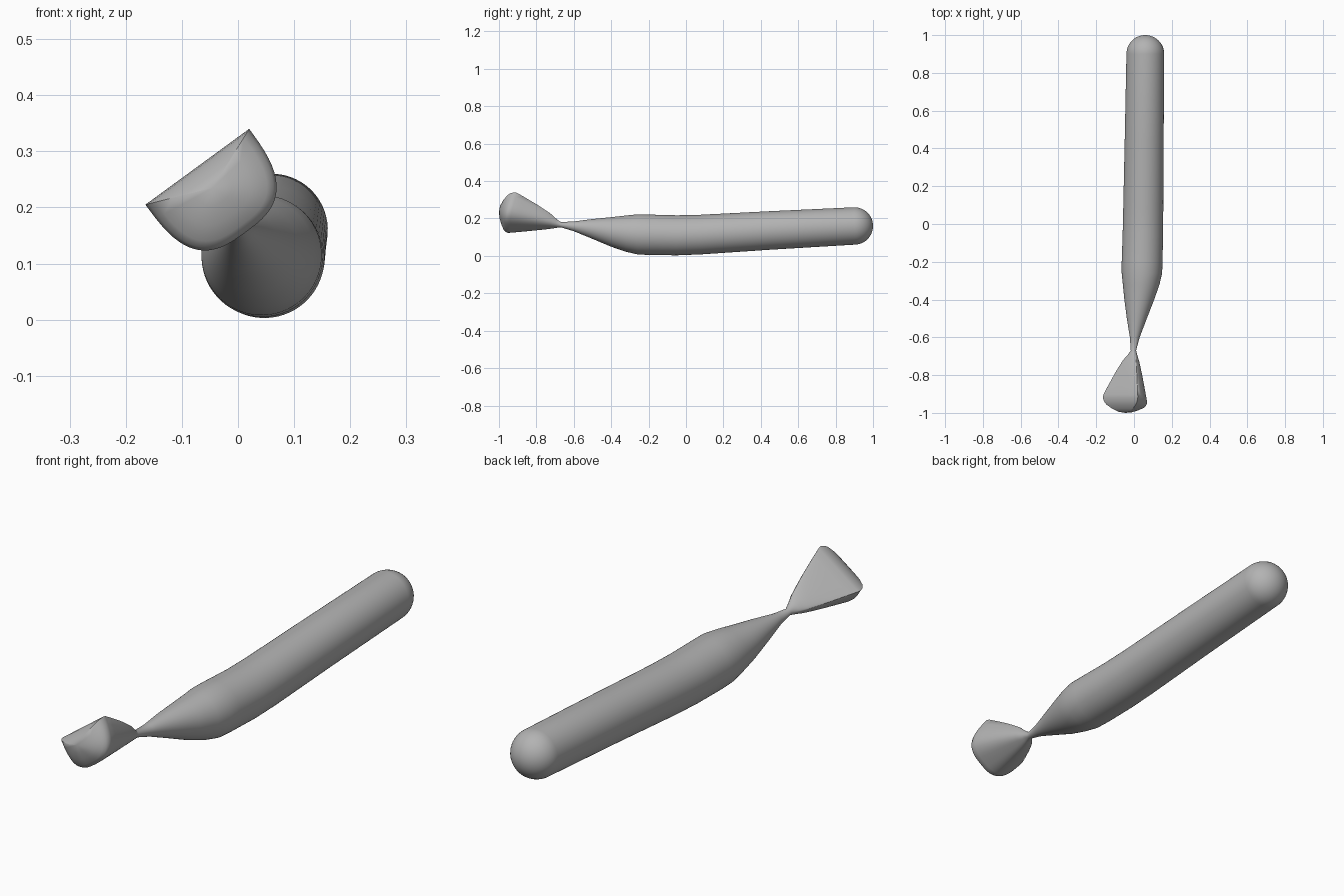
import bpy, bmesh
from math import sin, cos, pi, copysign
from mathutils import Vector

cube = bpy.data.objects.get("Cube")
if cube:
    bpy.data.objects.remove(cube)

SIDES = 64
ANGLES = [2 * pi * i / SIDES for i in range(SIDES)]
U = Vector((0.808, 0, 0.59))      # along the straight edge of the head
N = Vector((0.59, 0, -0.808))     # from the straight edge to the round edge

grey = bpy.data.materials.new("plain_grey")
grey.use_nodes = True
grey.diffuse_color = (0.45, 0.45, 0.45, 1)
grey.node_tree.nodes["Principled BSDF"].inputs["Base Color"].default_value = (0.45, 0.45, 0.45, 1)


def circle(x, y, z, r):
    return [Vector((x, y, z)) + r * (cos(a) * U + sin(a) * N) for a in ANGLES]


def head_rim():
    """D outline: straight upper edge, full rounded lower edge, leaning forward."""
    ring = []
    for a in ANGLES:
        u, n = cos(a), 0.0
        if sin(a) > 0:
            u = copysign(abs(u) ** 0.667, u)
            n = 0.145 * sin(a) ** 0.667
        p = Vector((-0.0725, 0, 0.2725)) + 0.1145 * u * U + n * N
        p.y = -0.918 - 0.28 * n
        ring.append(p)
    return ring


def loft(name, rings, start, end):
    bm = bmesh.new()
    loops = [[bm.verts.new(p) for p in ring] for ring in rings]
    for a, b in zip(loops, loops[1:]):
        for i in range(SIDES):
            j = (i + 1) % SIDES
            bm.faces.new((a[i], a[j], b[j], b[i]))
    for loop, tip in ((loops[0], start), (loops[-1], end)):
        v = bm.verts.new(tip)
        for i in range(SIDES):
            bm.faces.new((loop[i], loop[(i + 1) % SIDES], v))
    bmesh.ops.recalc_face_normals(bm, faces=bm.faces)
    mesh = bpy.data.meshes.new(name)
    bm.to_mesh(mesh)
    bm.free()
    mesh.materials.append(grey)
    obj = bpy.data.objects.new(name, mesh)
    bpy.context.collection.objects.link(obj)
    bpy.ops.object.select_all(action='DESELECT')
    obj.select_set(True)
    bpy.context.view_layer.objects.active = obj
    bpy.ops.object.shade_smooth_by_angle(angle=0.9)


# Rounded back end
rings = []
for k in range(1, 12):
    a = k * pi / 24
    rings.append(circle(0.06, 0.9 + 0.1 * cos(a), 0.16, 0.1 * sin(a)))

# Long body tapering to the neck: x, y, z, radius
for station in [(0.06, 0.9, 0.16, 0.1), (0.054, 0.45, 0.136, 0.103),
                (0.049, 0.08, 0.114, 0.106), (0.047, -0.05, 0.11, 0.107),
                (0.043, -0.2, 0.113, 0.108), (0.042, -0.26, 0.115, 0.107),
                (0.038, -0.32, 0.119, 0.097), (0.028, -0.4, 0.128, 0.079),
                (0.015, -0.5, 0.144, 0.053), (0.004, -0.6, 0.158, 0.026)]:
    rings.append(circle(*station))

# Flared head growing from the neck
neck = Vector((-0.003, -0.67, 0.167))
rim = head_rim()
base = circle(*neck, 0.014)
rings.append(base)
for s, grow in [(0.1, 0.13), (0.2, 0.28), (0.34, 0.43), (0.5, 0.59), (0.8, 0.86), (0.94, 0.98), (1, 1)]:
    ring = []
    for b, r in zip(base, rim):
        p = b.lerp(r, grow)
        p.y = b.y + s * (r.y - b.y)
        ring.append(p)
    rings.append(ring)

# Shallow domed front face
apex = Vector((-0.045, -1.0, 0.235))
for s, rise in [(0.95, 0.25), (0.85, 0.45), (0.6, 0.72), (0.3, 0.93)]:
    ring = []
    for r in rim:
        p = apex.lerp(r, s)
        p.y = r.y + rise * (apex.y - r.y)
        ring.append(p)
    rings.append(ring)

loft("body_with_flared_head", rings, (0.06, 1.0, 0.16), apex)
